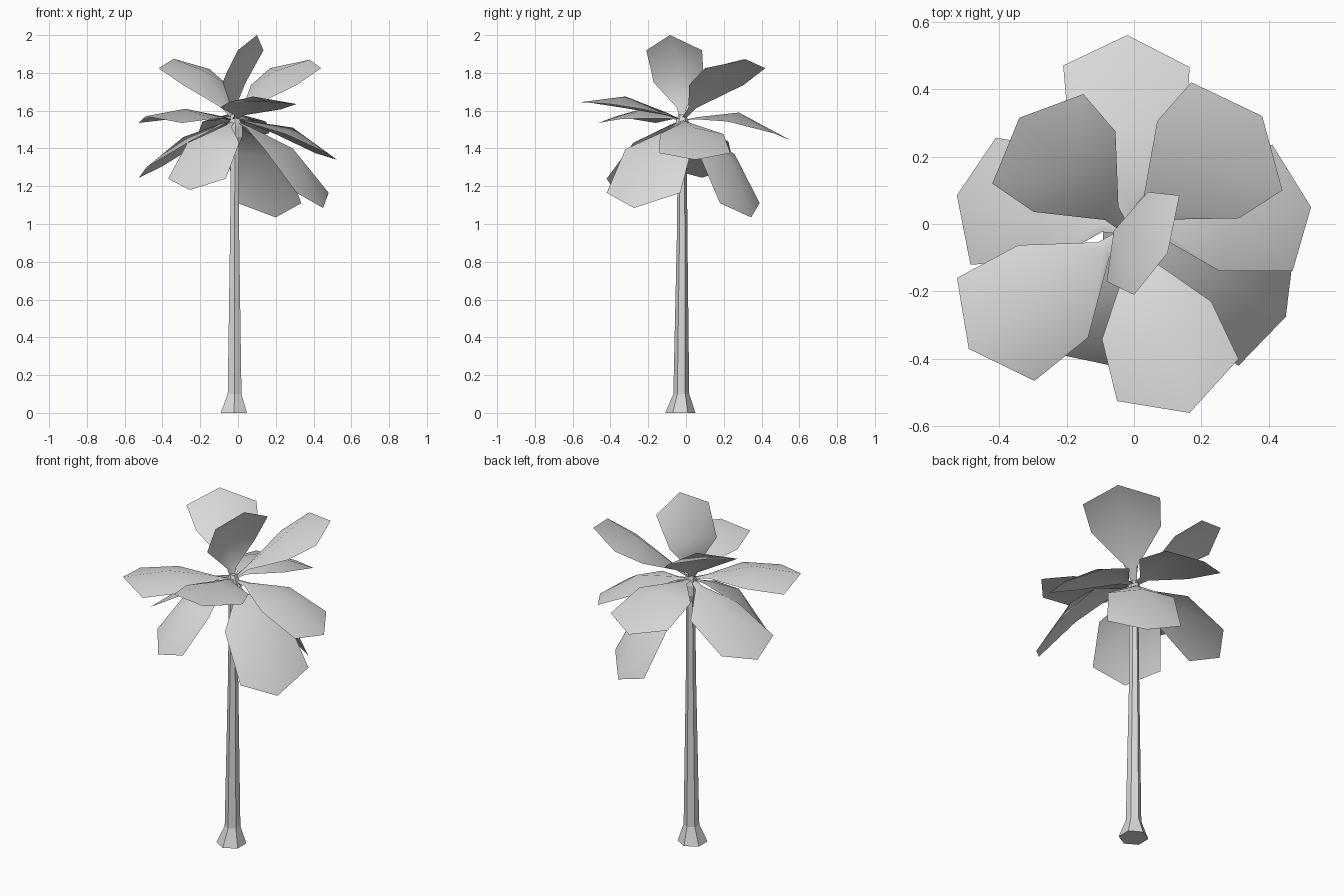
import bpy, bmesh, math
from mathutils import Vector

cube = bpy.data.objects.get("Cube")
if cube:
    bpy.data.objects.remove(cube, do_unlink=True)

# One plain grey for the whole tree
grey = bpy.data.materials.new("plain_grey")
grey.use_nodes = True
colour = (0.7, 0.7, 0.7, 1)
grey.diffuse_color = colour
for node in grey.node_tree.nodes:
    if node.type == "BSDF_PRINCIPLED":
        node.inputs["Base Color"].default_value = colour

HUB = Vector((-.02, -.02, 1.55))


def finish(name, bm, smooth):
    mesh = bpy.data.meshes.new(name)
    bm.to_mesh(mesh)
    bm.free()
    mesh.materials.append(grey)
    for poly in mesh.polygons:
        poly.use_smooth = smooth
    obj = bpy.data.objects.new(name, mesh)
    bpy.context.scene.collection.objects.link(obj)
    return obj


def hex_column(name, rings, sides=6):
    """Faceted column lofted through rings of (height, radius, x, y)."""
    bm = bmesh.new()
    loops = []
    for height, radius, cx, cy in rings:
        loop = []
        for i in range(sides):
            angle = math.tau * i / sides + math.pi / 2
            loop.append(bm.verts.new((cx + radius * math.cos(angle),
                                      cy + radius * math.sin(angle), height)))
        loops.append(loop)
    for low, high in zip(loops, loops[1:]):
        for i in range(sides):
            j = (i + 1) % sides
            bm.faces.new((low[i], low[j], high[j], high[i]))
    bm.faces.new(loops[0][::-1])
    bm.faces.new(loops[-1])
    return finish(name, bm, False)


def frond(name, crest, tip, left, right):
    """Arched leaf: narrow stalk, raised crest, wide shoulders, blunt point."""
    crest, tip, left, right = map(Vector, (crest, tip, left, right))
    side = (left - right) / 2
    axis = (left + right) / 2 - HUB
    normal = axis.cross(side).normalized()
    # Shoulders hang below the crest and sit slightly nearer the trunk
    sag = normal * -.055 - axis * .1
    shoulder_left = crest + side * .9 + sag
    shoulder_right = crest - side * .9 + sag
    # Narrow neck between the stalk and the blade
    neck = HUB.lerp(crest, .27) + normal * .005
    edge = side.normalized() * .028 - normal * .012
    edge_right = side.normalized() * -.028 - normal * .012
    root = side.normalized() * .012

    bm = bmesh.new()

    def add(point):
        return bm.verts.new(point)

    ridge = [add(p) for p in (HUB, neck, crest, tip)]
    left_rim = [add(p) for p in (HUB + root, neck + edge, shoulder_left, left)]
    right_rim = [add(p) for p in (HUB - root, neck + edge_right, shoulder_right, right)]
    for i in range(3):
        bm.faces.new((ridge[i], ridge[i + 1], left_rim[i + 1], left_rim[i]))
        bm.faces.new((ridge[i], right_rim[i], right_rim[i + 1], ridge[i + 1]))
    # Split the blade end so the point keeps its full outline
    return finish(name, bm, True)


# Trunk with flared foot and swollen crown
hex_column("trunk", [
    (0, .08, -.022, -.03),
    (.1, .042, -.018, -.025),
    (1, .027, -.018, -.02),
    (1.42, .025, -.016, -.02),
    (1.46, .042, -.013, -.02),
    (1.52, .042, -.013, -.02),
    (1.58, .02, -.02, -.02),
])

# Raised fronds
frond("upright_frond", crest=(-.06, -.02, 1.8), tip=(.1, -.085, 2),
      left=(.135, .085, 1.92), right=(0, -.21, 1.92))
frond("raised_frond_back_left", crest=(.2, .17, 1.81), tip=(.38, .32, 1.87),
      left=(.17, .42, 1.825), right=(.44, .1, 1.825))
frond("raised_frond_back_right", crest=(-.18, .16, 1.81), tip=(-.34, .315, 1.875),
      left=(-.42, .12, 1.825), right=(-.15, .385, 1.82))

# Level fronds
frond("level_frond_back", crest=(-.02, .28, 1.59), tip=(-.02, .56, 1.44),
      left=(-.21, .47, 1.48), right=(.165, .465, 1.48))
frond("level_frond_front_right", crest=(-.28, -.23, 1.61), tip=(-.49, -.37, 1.57),
      left=(-.295, -.465, 1.535), right=(-.525, -.16, 1.535))
frond("level_frond_front", crest=(.08, -.32, 1.675), tip=(.165, -.56, 1.645),
      left=(.31, -.4, 1.635), right=(-.05, -.525, 1.645))

# Drooping fronds
frond("drooping_frond_left", crest=(.29, .04, 1.51), tip=(.525, .05, 1.34),
      left=(.41, .235, 1.375), right=(.47, -.14, 1.375))
frond("drooping_frond_right", crest=(-.29, .07, 1.46), tip=(-.525, .085, 1.245),
      left=(-.485, -.12, 1.3), right=(-.41, .255, 1.3))

# Hanging fronds
frond("hanging_frond_front_right", crest=(-.17, -.25, 1.44), tip=(-.255, -.38, 1.18),
      left=(-.065, -.42, 1.24), right=(-.37, -.22, 1.24))
frond("hanging_frond_front_left", crest=(.29, -.18, 1.4), tip=(.45, -.275, 1.085),
      left=(.48, -.03, 1.165), right=(.31, -.42, 1.165))
frond("hanging_frond_back", crest=(.13, .23, 1.36), tip=(.2, .345, 1.035),
      left=(0, .39, 1.11), right=(.335, .18, 1.11))
